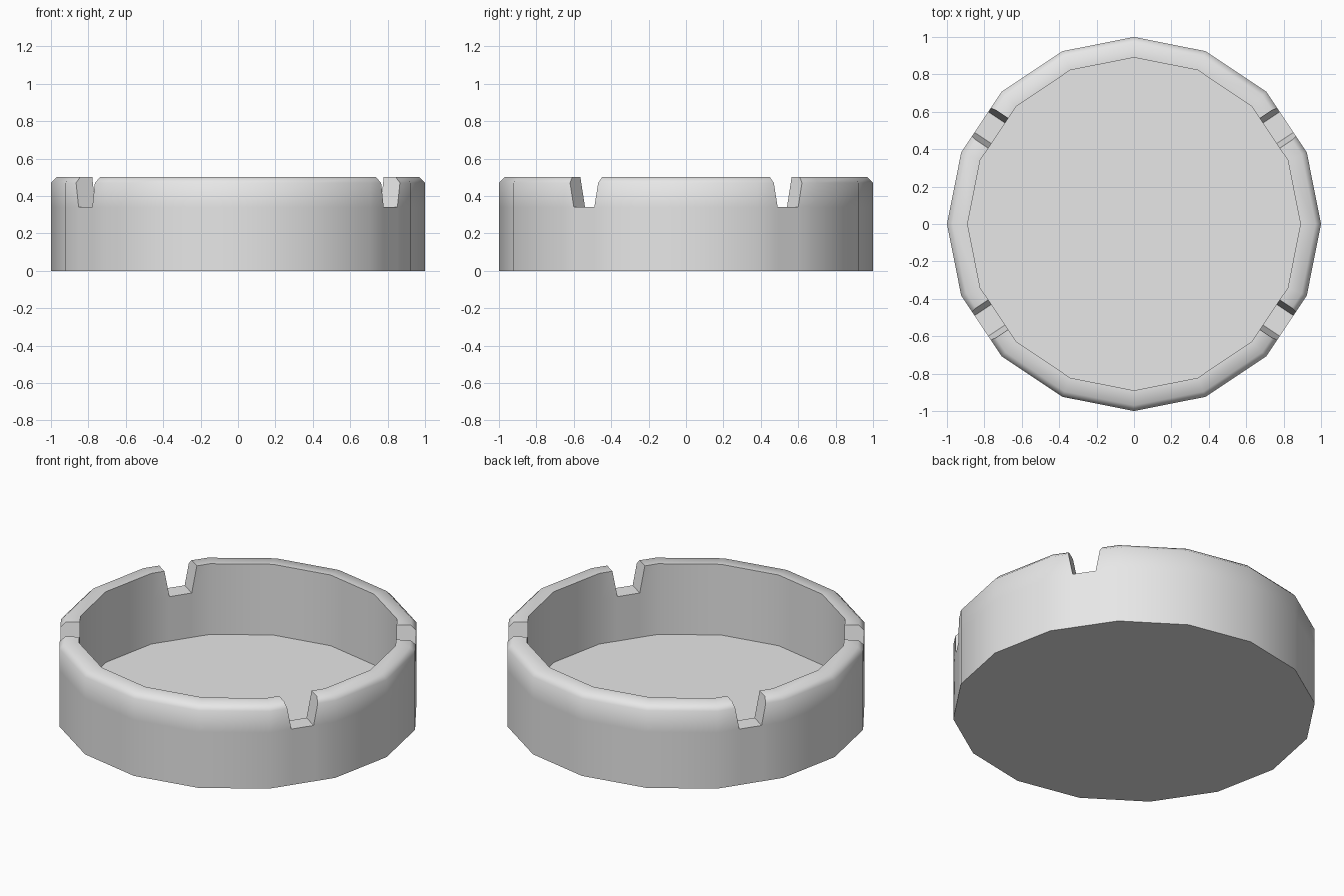
import bpy, bmesh
from math import pi, cos
from mathutils import Matrix, Vector

cube = bpy.data.objects.get("Cube")
if cube:
    bpy.data.objects.remove(cube)

SIDES = 16
STEP = 2 * pi / SIDES
NOTCH_Z, TOP_Z = 0.34, 0.5
# Wall cross-section, radius and height, from outer foot over the rim to the inner floor
PROFILE = [(1, 0), (1, NOTCH_Z), (1, 0.47), (0.97, TOP_Z),
           (0.89, TOP_Z), (0.89, NOTCH_Z), (0.89, 0.07)]
LOW, HIGH = 1, 5                # profile points on the notch floor
NOTCHED = (1, 6, 9, 14)         # wall panels with a notch

grey = bpy.data.materials.new("light grey")
grey.use_nodes = True
grey.diffuse_color = (0.8, 0.8, 0.8, 1)
grey.node_tree.nodes["Principled BSDF"].inputs["Base Color"].default_value = grey.diffuse_color

bm = bmesh.new()


def corner_column(i):
    turn = Matrix.Rotation(i * STEP, 3, "Z")
    return [bm.verts.new(turn @ Vector((r, 0, z))) for r, z in PROFILE]


def notch_column(i, side):
    turn = Matrix.Rotation((i + 0.5) * STEP, 3, "Z")
    column = []
    for r, z in PROFILE:
        half = 0.066 + 0.03 * max(0, z - NOTCH_Z) / (TOP_Z - NOTCH_Z)
        column.append(bm.verts.new(turn @ Vector((r * cos(STEP / 2), side * half, z))))
    return column


# Columns around the dish, each marked if a notch opens after it
columns = []
for i in range(SIDES):
    columns.append((corner_column(i), False))
    if i in NOTCHED:
        columns.append((notch_column(i, -1), True))
        columns.append((notch_column(i, 1), False))

# Wall, rim and notches
for k, (a, opens) in enumerate(columns):
    b = columns[(k + 1) % len(columns)][0]
    for j in range(len(PROFILE) - 1):
        if not (opens and LOW <= j < HIGH):
            bm.faces.new((a[j], b[j], b[j + 1], a[j + 1]))
    if opens:
        bm.faces.new((a[LOW], b[LOW], b[HIGH], a[HIGH]))
        bm.faces.new(a[LOW:HIGH + 1])
        bm.faces.new(b[LOW:HIGH + 1])

# Underside and inner floor
bm.faces.new([c[0] for c, _ in columns])
bm.faces.new([c[-1] for c, _ in columns])
bmesh.ops.recalc_face_normals(bm, faces=bm.faces)

mesh = bpy.data.meshes.new("notched_dish")
bm.to_mesh(mesh)
bm.free()
mesh.materials.append(grey)
dish = bpy.data.objects.new("notched_dish", mesh)
bpy.context.collection.objects.link(dish)
bpy.context.view_layer.objects.active = dish
dish.select_set(True)
bpy.ops.object.shade_smooth_by_angle(angle=0.9)
